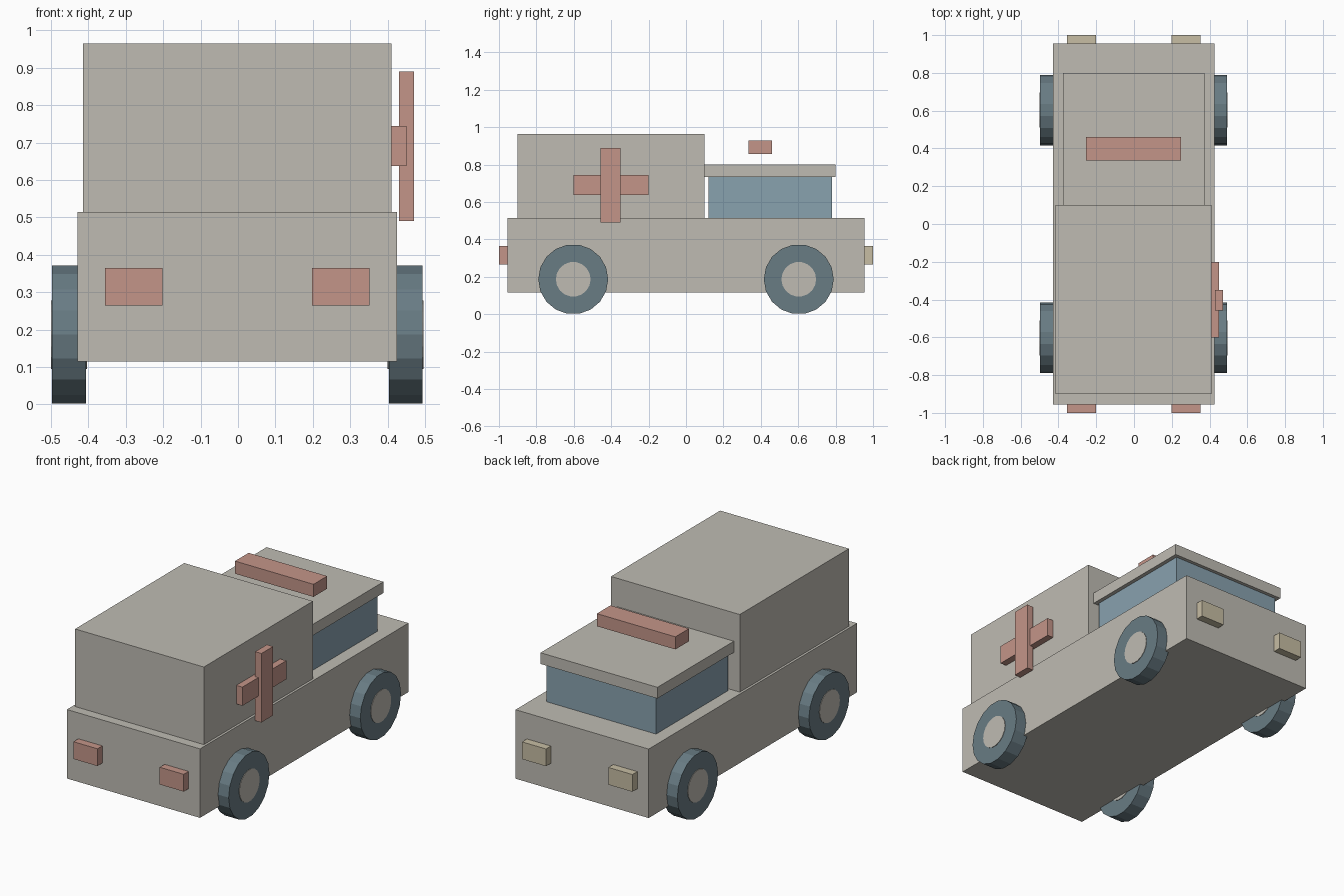
import bpy
import math

default = bpy.data.objects.get("Cube")
if default:
    bpy.data.objects.remove(default, do_unlink=True)


def material(name, rgb):
    m = bpy.data.materials.new(name)
    m.use_nodes = True
    m.diffuse_color = (*rgb, 1)
    m.node_tree.nodes["Principled BSDF"].inputs["Base Color"].default_value = (*rgb, 1)
    return m


warm_grey = material("warm grey", (0.52, 0.50, 0.45))
brick_red = material("brick red", (0.55, 0.30, 0.25))
glass_blue = material("glass blue", (0.25, 0.36, 0.43))
tyre_slate = material("tyre slate", (0.14, 0.20, 0.23))
lamp_cream = material("lamp cream", (0.57, 0.51, 0.37))

CX = -0.002  # the body sits slightly off the origin


def box(name, mat, x, y, z):
    """Box spanning the given (low, high) ranges."""
    spans = (x, y, z)
    bpy.ops.mesh.primitive_cube_add(size=1, location=[sum(s) / 2 for s in spans])
    ob = bpy.context.object
    ob.name = name
    ob.scale = [s[1] - s[0] for s in spans]
    bpy.ops.object.transform_apply(location=False, rotation=False, scale=True)
    ob.data.materials.append(mat)
    return ob


def centred(half):
    return (CX - half, CX + half)


def disc(name, mat, radius, width, location):
    """Cylinder with its axle along x."""
    bpy.ops.mesh.primitive_cylinder_add(vertices=18, radius=radius, depth=width,
                                        location=location,
                                        rotation=(0, math.pi / 2, 0))
    ob = bpy.context.object
    ob.name = name
    ob.data.materials.append(mat)


# Body, rear compartment and cab
box("lower_body", warm_grey, centred(0.427), (-0.955, 0.955), (0.115, 0.515))
box("rear_compartment", warm_grey, centred(0.413), (-0.9, 0.1), (0.515, 0.965))
box("cab_windows", glass_blue, centred(0.352), (0.12, 0.78), (0.515, 0.735))
box("cab_roof", warm_grey, centred(0.375), (0.1, 0.8), (0.735, 0.8))
box("roof_light_bar", brick_red, centred(0.252), (0.335, 0.46), (0.857, 0.93))

# Cross on the left side
box("cross_horizontal", brick_red, (0.41, 0.45), (-0.602, -0.2), (0.637, 0.745))
box("cross_vertical", brick_red, (0.43, 0.47), (-0.457, -0.35), (0.49, 0.89))

for side, s in (("left", 1), ("right", -1)):
    # Lamps at both ends
    mid = CX + s * 0.277
    span = (mid - 0.077, mid + 0.077)
    box(f"{side}_red_lamp", brick_red, span, (-1, -0.95), (0.265, 0.365))
    box(f"{side}_cream_lamp", lamp_cream, span, (0.95, 1), (0.265, 0.365))
    # Wheels with slightly proud hubs
    for end, y in (("front", -0.603), ("rear", 0.603)):
        place = (CX + s * 0.45, y, 0.187)
        disc(f"{end}_{side}_tyre", tyre_slate, 0.187, 0.09, place)
        disc(f"{end}_{side}_hub", warm_grey, 0.093, 0.096, place)
